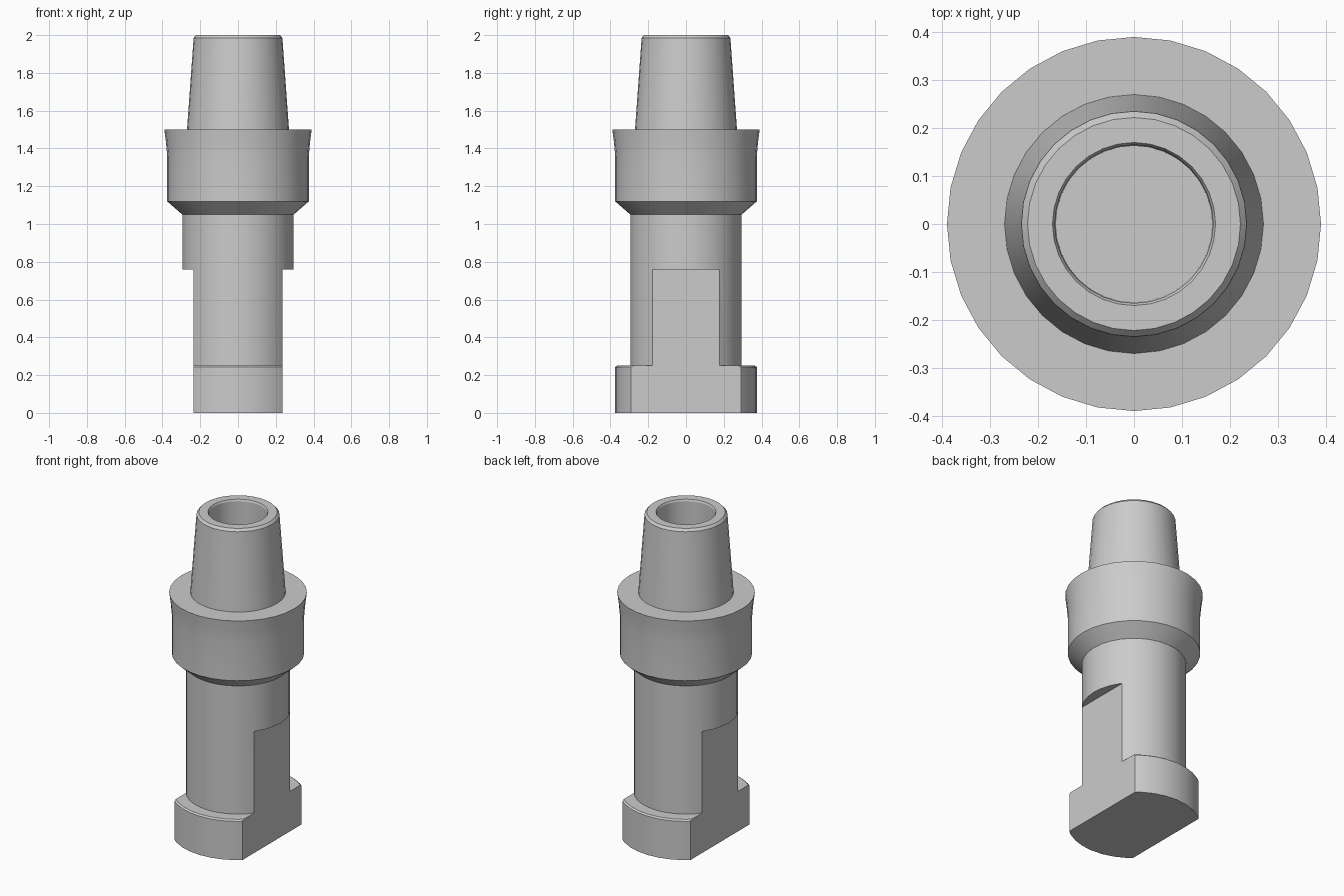
import bpy
import bmesh
from math import radians, tau
from mathutils import Matrix

SIDES = 32

cube = bpy.data.objects.get("Cube")
if cube:
    bpy.data.objects.remove(cube, do_unlink=True)


def make_material(name, colour):
    mat = bpy.data.materials.new(name)
    mat.use_nodes = True
    mat.diffuse_color = colour
    mat.node_tree.nodes["Principled BSDF"].inputs["Base Color"].default_value = colour
    return mat


def link_mesh(name, bm):
    bmesh.ops.recalc_face_normals(bm, faces=bm.faces)
    mesh = bpy.data.meshes.new(name)
    bm.to_mesh(mesh)
    bm.free()
    obj = bpy.data.objects.new(name, mesh)
    bpy.context.collection.objects.link(obj)
    return obj


def lathe(name, profile):
    """Turn a (radius, height) profile around the z axis."""
    bm = bmesh.new()
    verts = [bm.verts.new((r, 0, z)) for r, z in profile]
    edges = [bm.edges.new(pair) for pair in zip(verts, verts[1:])]
    bmesh.ops.spin(bm, geom=verts + edges, cent=(0, 0, 0), axis=(0, 0, 1),
                   angle=tau, steps=SIDES, use_merge=True)
    bmesh.ops.remove_doubles(bm, verts=bm.verts, dist=0.0001)
    return link_mesh(name, bm)


def box(name, centre, size):
    bm = bmesh.new()
    bmesh.ops.create_cube(bm, size=1, matrix=Matrix.Translation(centre)
                          @ Matrix.Diagonal((*size, 1)))
    return link_mesh(name, bm)


# One turned solid, from the foot up and down into the bore
foot = [(0, 0), (0.375, 0), (0.375, 0.242), (0.365, 0.25), (0.295, 0.25)]
collar = [(0.295, 1.05), (0.375, 1.12), (0.375, 1.36), (0.381, 1.43), (0.39, 1.5)]
cone = [(0.27, 1.5), (0.235, 1.985), (0.222, 2)]
bore = [(0.17, 2), (0.165, 1.99), (0.163, 1.2), (0, 1.2)]
body = lathe("stepped_body", foot + collar + cone + bore)
body.data.materials.append(make_material("plain grey", (0.6, 0.6, 0.6, 1)))

# Flats milled on both sides of the foot and lower shaft
for side, label in ((1, "left"), (-1, "right")):
    cutter = box(label + "_flat_cutter", (side * 0.435, 0, 0.33), (0.4, 1, 0.86))
    cutter.hide_render = True
    cut = body.modifiers.new(label + "_flat", "BOOLEAN")
    cut.operation = "DIFFERENCE"
    cut.solver = "EXACT"
    cut.object = cutter
    bpy.context.view_layer.objects.active = body
    bpy.ops.object.modifier_apply(modifier=cut.name)
    bpy.data.objects.remove(cutter, do_unlink=True)

# Smooth turned surfaces with crisp edges
bpy.ops.object.select_all(action="DESELECT")
body.select_set(True)
bpy.context.view_layer.objects.active = body
bpy.ops.object.shade_smooth_by_angle(angle=radians(25))
